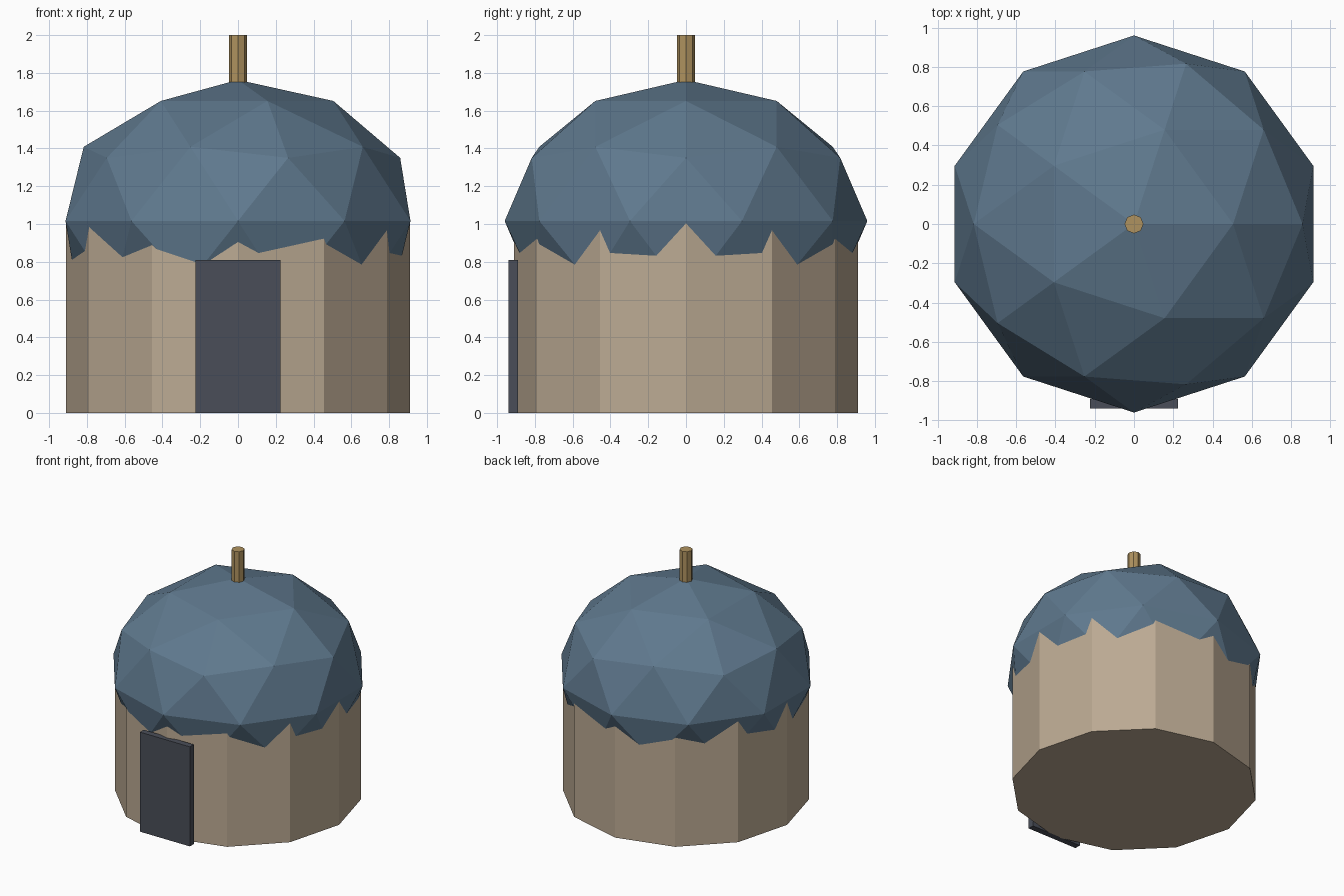
import bpy, math

if "Cube" in bpy.data.objects:
    bpy.data.objects.remove(bpy.data.objects["Cube"])


def material(name, rgb):
    m = bpy.data.materials.new(name)
    m.diffuse_color = (*rgb, 1)
    m.use_nodes = True
    m.node_tree.nodes["Principled BSDF"].inputs["Base Color"].default_value = m.diffuse_color
    return m


def finish(name, mat):
    ob = bpy.context.object
    ob.name = name
    ob.data.materials.append(mat)
    return ob


def cylinder(name, sides, radius, z0, z1, mat):
    bpy.ops.mesh.primitive_cylinder_add(
        vertices=sides, radius=radius, depth=z1 - z0, location=(0, 0, (z0 + z1) / 2))
    return finish(name, mat)


tan = material("tan wall", (0.50, 0.40, 0.29))
blue = material("slate blue roof", (0.114, 0.19, 0.27))
dark = material("dark door", (0.068, 0.076, 0.098))
brass = material("brass pole", (0.43, 0.29, 0.115))

# Twelve-sided wall drum
cylinder("wall", 12, 0.91, 0, 1.015, tan)

# Flattened faceted dome, its lower half sunk into the drum
bpy.ops.mesh.primitive_ico_sphere_add(subdivisions=2, radius=1, location=(0, 0, 1.016))
dome = finish("dome_roof", blue)
dome.scale = (0.96, 0.96, 0.747)

# Door slab on the front
bpy.ops.mesh.primitive_cube_add(size=1, location=(0, -0.915, 0.405))
door = finish("door", dark)
door.scale = (0.45, 0.05, 0.81)

# Pole through the top of the dome
cylinder("roof_pole", 8, 0.048, 1.64, 2.0, brass)
